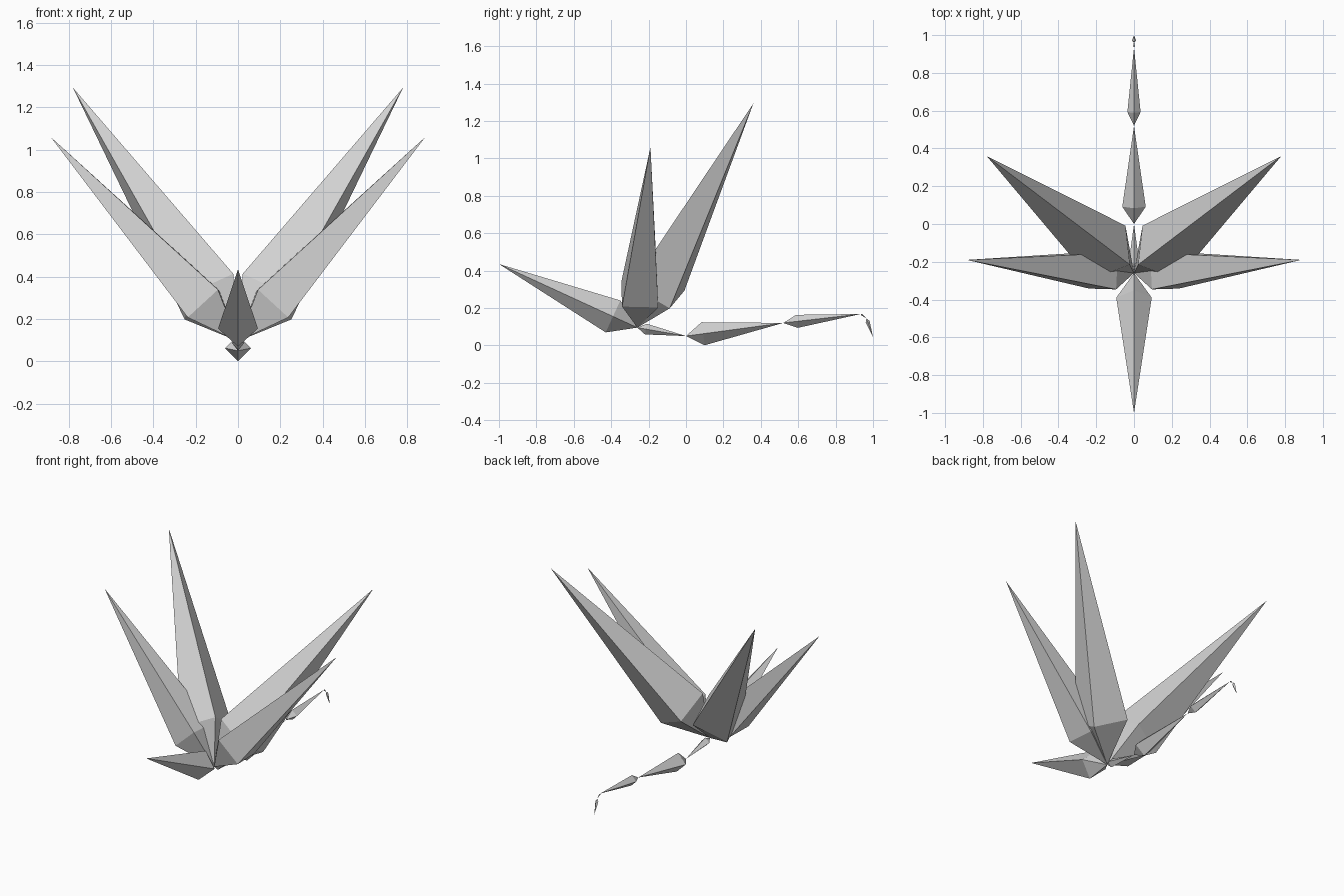
import bpy
import bmesh
from mathutils import Vector

cube = bpy.data.objects.get("Cube")
if cube:
    bpy.data.objects.remove(cube, do_unlink=True)

# One pale grey for every part
grey = bpy.data.materials.new("pale_grey")
grey.use_nodes = True
color = (0.65, 0.65, 0.65, 1.0)
grey.diffuse_color = color
grey.node_tree.nodes["Principled BSDF"].inputs["Base Color"].default_value = color


def spike(name, head, tip, radius, corner, share=0.176, side=1):
    """Stretched octahedron: a square collar near the head, one corner along the given direction."""
    flip = Vector((side, 1, 1))
    head, tip, corner = (Vector(v) * flip for v in (head, tip, corner))
    axis = (tip - head).normalized()
    u = (corner - axis * corner.dot(axis)).normalized() * radius
    v = axis.cross(u)
    center = head.lerp(tip, share)

    bm = bmesh.new()
    start, end = bm.verts.new(head), bm.verts.new(tip)
    ring = [bm.verts.new(center + offset) for offset in (u, v, -u, -v)]
    for a, b in zip(ring, ring[1:] + ring[:1]):
        bm.faces.new((start, b, a))
        bm.faces.new((end, a, b))
    bmesh.ops.recalc_face_normals(bm, faces=bm.faces)
    mesh = bpy.data.meshes.new(name)
    bm.to_mesh(mesh)
    bm.free()
    mesh.materials.append(grey)
    obj = bpy.data.objects.new(name, mesh)
    bpy.context.collection.objects.link(obj)
    return obj


hub = (0, -0.26, 0.095)
across = (1, 0, 0)

# Front spike
spike("front_spike", hub, (0, -1, 0.435), 0.094, across)

# Paired wings
for label, side in (("left", 1), ("right", -1)):
    spike(label + "_front_wing", hub, (0.885, -0.19, 1.06), 0.137,
          (0.07, -0.095, -0.07), share=0.182, side=side)
    spike(label + "_rear_wing", hub, (0.78, 0.36, 1.293), 0.17,
          (-0.092, 0.14, -0.015), side=side)

# Tail chain, each link starting at the tip of the one before
joints = [hub, (0, 0, 0.05), (0, 0.52, 0.12), (0, 0.935, 0.168), (0, 0.965, 0.145), (0, 1, 0.045)]
radii = [0.029, 0.062, 0.035, 0.005, 0.011]
for i, radius in enumerate(radii):
    spike("tail_link_%d" % (i + 1), joints[i], joints[i + 1], radius, across)
